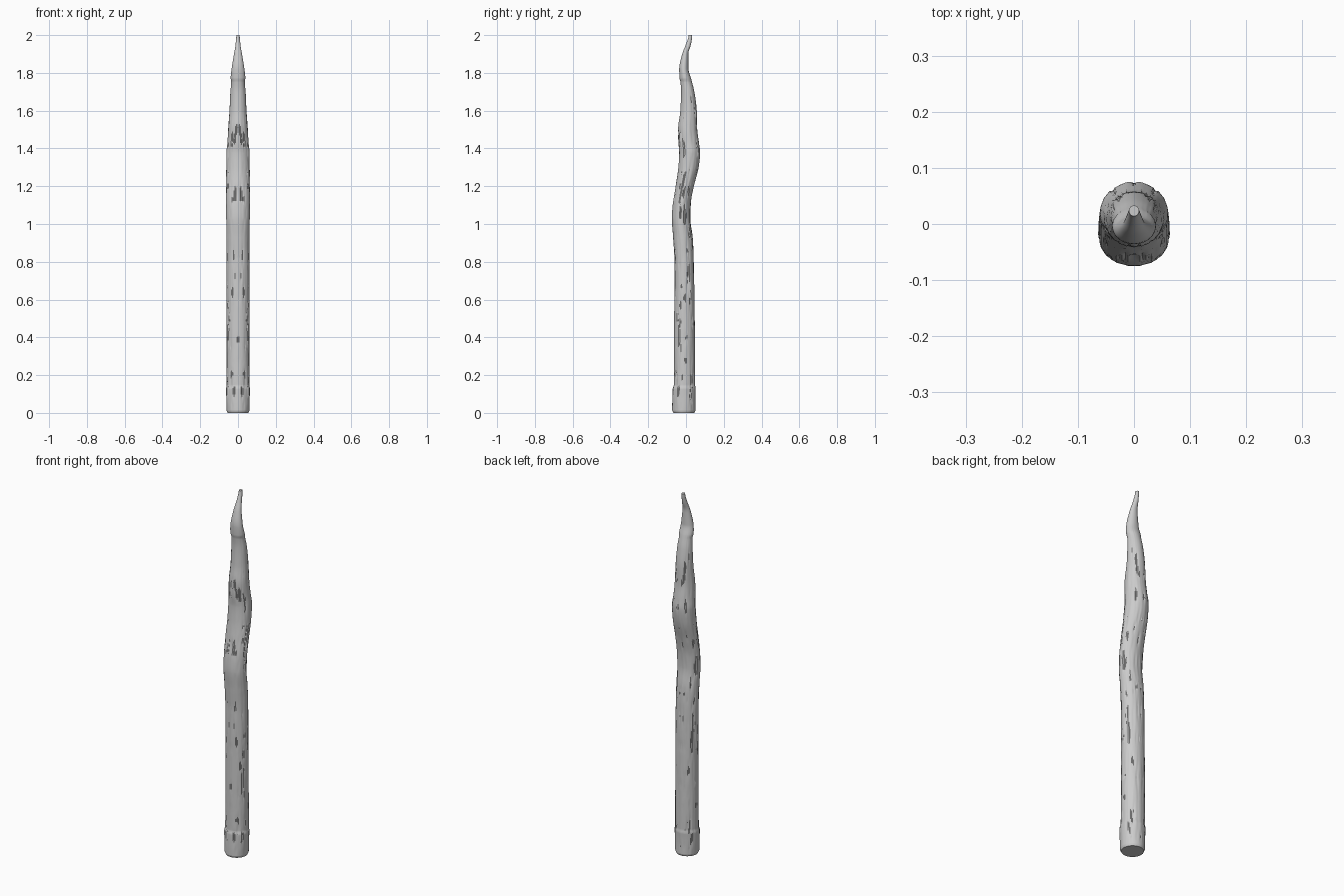
import bpy, bmesh, math
from mathutils import Vector, noise

if "Cube" in bpy.data.objects:
    bpy.data.objects.remove(bpy.data.objects["Cube"])

# Profile rows: height, back-to-front limits (y min, y max), half width in x
ROWS = [
    (0.00, -0.066, 0.044, 0.055), (0.012, -0.073, 0.050, 0.060),
    (0.10, -0.071, 0.050, 0.063), (0.13, -0.070, 0.051, 0.064),
    (0.145, -0.065, 0.048, 0.060), (0.40, -0.063, 0.047, 0.060),
    (0.80, -0.061, 0.041, 0.060), (0.93, -0.068, 0.035, 0.061),
    (1.03, -0.075, 0.023, 0.062), (1.10, -0.070, 0.025, 0.063),
    (1.20, -0.055, 0.042, 0.063), (1.30, -0.041, 0.067, 0.062),
    (1.38, -0.036, 0.075, 0.061), (1.43, -0.040, 0.069, 0.056),
    (1.50, -0.042, 0.060, 0.052), (1.60, -0.030, 0.057, 0.045),
    (1.70, -0.026, 0.044, 0.040), (1.755, -0.030, 0.031, 0.036),
    (1.77, -0.034, 0.027, 0.039), (1.82, -0.036, 0.013, 0.034),
    (1.90, -0.020, 0.012, 0.021), (1.95, -0.001, 0.026, 0.013),
    (2.00, 0.014, 0.033, 0.009),
]
SIDES = 72


def slope(i, k):
    a, b = ROWS[max(i - 1, 0)], ROWS[min(i + 1, len(ROWS) - 1)]
    left = (ROWS[i][k] - a[k]) / max(ROWS[i][0] - a[0], 1e-6)
    right = (b[k] - ROWS[i][k]) / max(b[0] - ROWS[i][0], 1e-6)
    # Harmonic mean keeps the curve free of overshoot at the ledges
    return 2 * left * right / (left + right) if left * right > 0 else 0.0


def sample(z):
    i = max(j for j in range(len(ROWS) - 1) if ROWS[j][0] <= z)
    h = ROWS[i + 1][0] - ROWS[i][0]
    t = (z - ROWS[i][0]) / h
    return [(2*t**3 - 3*t*t + 1) * ROWS[i][k] + (t**3 - 2*t*t + t) * h * slope(i, k)
            + (3*t*t - 2*t**3) * ROWS[i + 1][k] + (t**3 - t*t) * h * slope(i + 1, k)
            for k in (1, 2, 3)]


def bark(a, z):
    # Long vertical furrows, mirrored left to right, fading out at the tip
    x, y = abs(math.cos(a)), math.sin(a)
    n = noise.noise(Vector((x * 7, y * 7, z * 5)))
    fine = noise.noise(Vector((x * 13 + 5, y * 13, z * 9)))
    fade = min(1, max(0, (1.85 - z) / 0.4)) * min(1, z / 0.05)
    return fade * (0.0015 * n - 0.009 * max(0, fine - 0.2))


# Heights: even spacing plus every profile row
heights = sorted({round(i / 80, 4) for i in range(161)} | {r[0] for r in ROWS})

bm = bmesh.new()
rings = []
for z in heights:
    y0, y1, w = sample(z)
    cy, ry = (y0 + y1) / 2, (y1 - y0) / 2
    ring = []
    for s in range(SIDES):
        a = 2 * math.pi * s / SIDES
        d = bark(a, z)
        ring.append(bm.verts.new(((w + d) * math.cos(a), cy + (ry + d) * math.sin(a), z)))
    rings.append(ring)
for lo, hi in zip(rings, rings[1:]):
    for s in range(SIDES):
        n = (s + 1) % SIDES
        bm.faces.new((lo[s], lo[n], hi[n], hi[s]))
bm.faces.new(rings[0][::-1])
bm.faces.new(rings[-1])

# Wooden stake
mesh = bpy.data.meshes.new("wooden_stake")
bm.to_mesh(mesh)
bm.free()
stake = bpy.data.objects.new("wooden_stake", mesh)
bpy.context.collection.objects.link(stake)
bpy.context.view_layer.objects.active = stake
stake.select_set(True)
bpy.ops.object.shade_smooth_by_angle(angle=math.radians(35))
